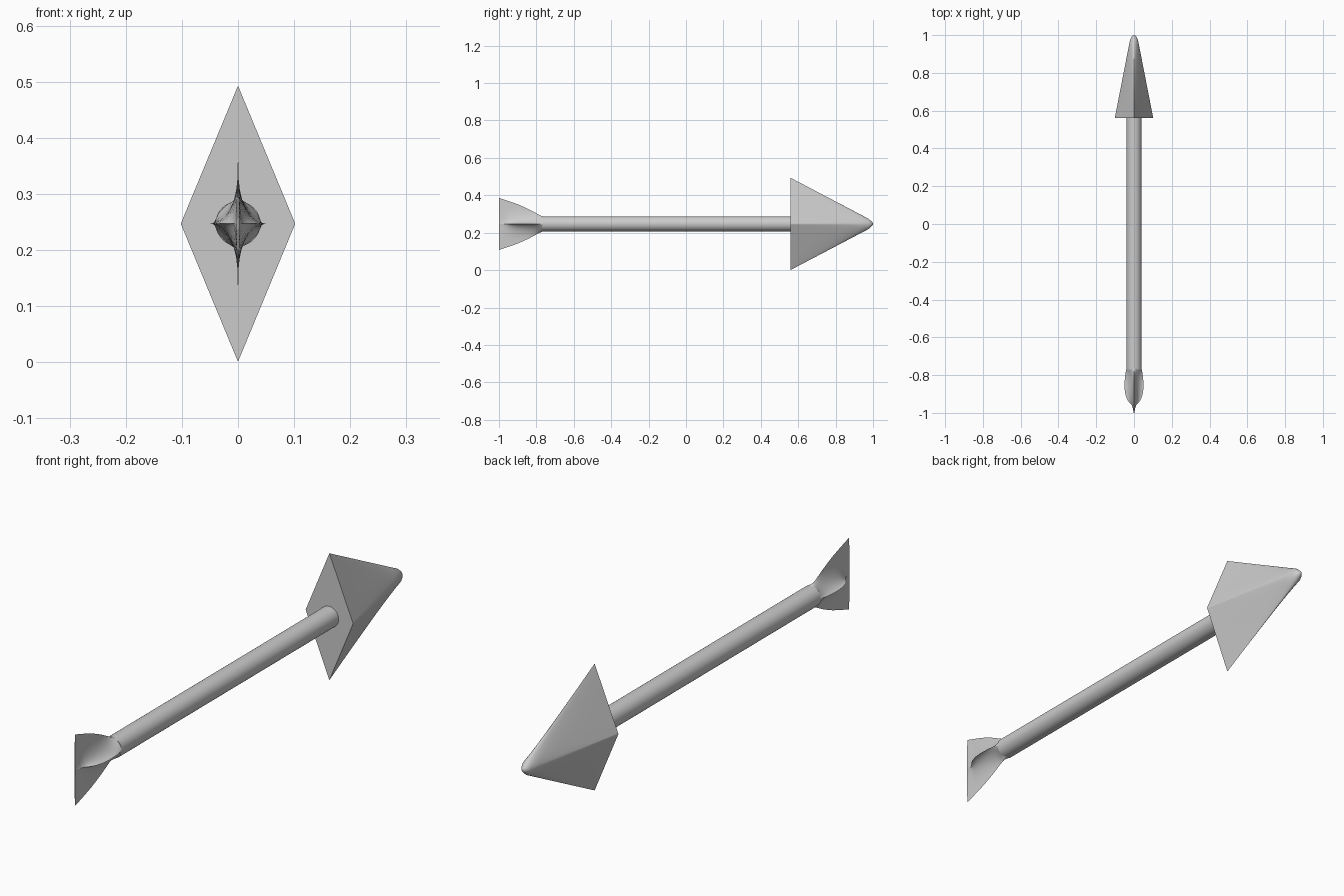
import bpy, bmesh
from math import sin, cos, pi, copysign
from mathutils import Vector

if "Cube" in bpy.data.objects:
    bpy.data.objects.remove(bpy.data.objects["Cube"])

ZC = 0.247   # height of the arrow's axis
N = 48


def ring(y, a, b, p):
    """Superellipse section: p=1 diamond, p=2 ellipse, p<1 concave star."""
    def power(v):
        return copysign(abs(v) ** (2 / p), v) if abs(v) > 1e-6 else 0.0
    return [Vector((a * power(cos(2 * pi * i / N)), y,
                    ZC + b * power(sin(2 * pi * i / N)))) for i in range(N)]


def loft(name, rings, angle=0.7):
    bm = bmesh.new()
    rows = [[bm.verts.new(c) for c in r] for r in rings]
    for r, s in zip(rows, rows[1:]):
        for i in range(N):
            j = (i + 1) % N
            bm.faces.new((r[i], r[j], s[j], s[i]))
    bm.faces.new(rows[0])
    bm.faces.new(rows[-1])
    bmesh.ops.recalc_face_normals(bm, faces=bm.faces)
    mesh = bpy.data.meshes.new(name)
    bm.to_mesh(mesh)
    bm.free()
    ob = bpy.data.objects.new(name, mesh)
    bpy.context.collection.objects.link(ob)
    bpy.ops.object.select_all(action='DESELECT')
    ob.select_set(True)
    bpy.context.view_layer.objects.active = ob
    bpy.ops.object.shade_smooth_by_angle(angle=angle)
    return ob


# Shaft
loft("shaft", [ring(-0.77, 0.04, 0.04, 2), ring(0.57, 0.04, 0.04, 2)])

# Head: straight loft from a diamond base to a small rounded tip
base, neck = ring(0.56, 0.102, 0.246, 1), ring(0.975, 0.021, 0.028, 2)
head = [[u.lerp(v, t / 10) for u, v in zip(base, neck)] for t in range(11)]
head += [ring(0.988, 0.015, 0.017, 2), ring(0.997, 0.007, 0.008, 2),
         ring(1.0, 0.001, 0.001, 2)]
loft("arrow_head", head, 0.9)

# Tail fins: round section pinched into a four-pointed star (y, half width, half height, p)
stations = [(-0.765, 0.040, 0.040, 2.0), (-0.785, 0.044, 0.048, 1.0),
            (-0.81, 0.048, 0.062, 0.72), (-0.84, 0.050, 0.078, 0.60),
            (-0.87, 0.050, 0.092, 0.55), (-0.90, 0.046, 0.105, 0.52),
            (-0.925, 0.038, 0.114, 0.50), (-0.945, 0.026, 0.121, 0.50),
            (-0.96, 0.011, 0.126, 0.55), (-0.975, 0.006, 0.131, 0.7),
            (-1.0, 0.002, 0.139, 1.0)]
loft("tail_fins", [ring(*s) for s in stations])
